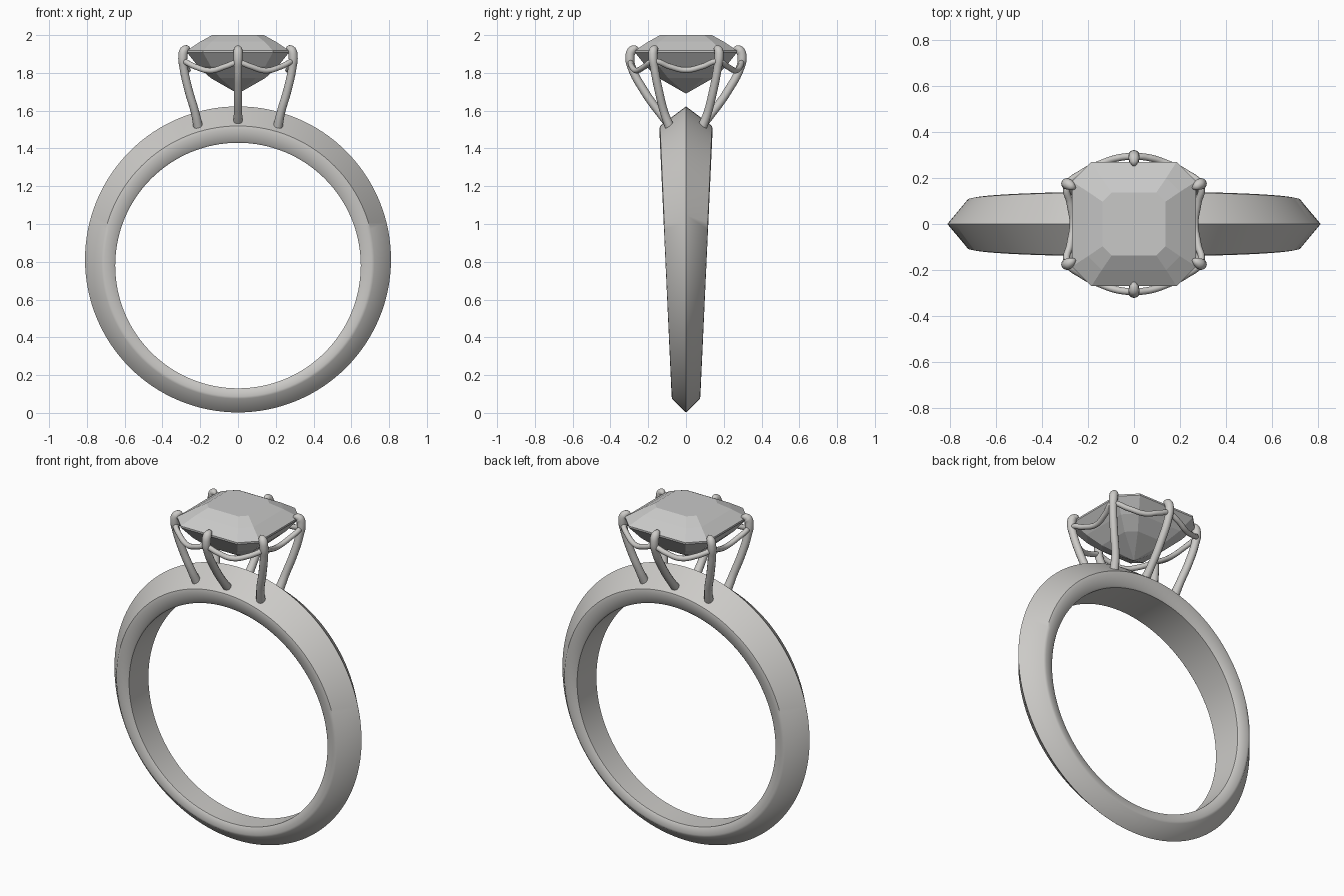
import bpy, bmesh, math
from mathutils import Vector

cube = bpy.data.objects.get("Cube")
if cube:
    bpy.data.objects.remove(cube)


def make_material(name, colour):
    mat = bpy.data.materials.new(name)
    mat.use_nodes = True
    mat.diffuse_color = colour
    mat.node_tree.nodes["Principled BSDF"].inputs["Base Color"].default_value = colour
    return mat


metal = make_material("warm grey metal", (0.6, 0.59, 0.57, 1))
stone = make_material("pale grey stone", (0.58, 0.58, 0.575, 1))


def finish(obj, mat, angle=None):
    obj.data.materials.append(mat)
    if angle is not None:
        bpy.ops.object.select_all(action='DESELECT')
        obj.select_set(True)
        bpy.context.view_layer.objects.active = obj
        bpy.ops.object.shade_smooth_by_angle(angle=math.radians(angle))


def loft(name, rings, loop=False):
    """Skin a list of closed vertex rings; a one-point ring makes a tip."""
    bm = bmesh.new()
    rows = [[bm.verts.new(p) for p in ring] for ring in rings]
    pairs = list(zip(rows, rows[1:] + rows[:1])) if loop else list(zip(rows, rows[1:]))
    for a, b in pairs:
        n = len(a)
        for i in range(n):
            j = (i + 1) % n
            if len(b) == 1:
                bm.faces.new((a[i], a[j], b[0]))
            else:
                bm.faces.new((a[i], a[j], b[j], b[i]))
    if not loop:
        bm.faces.new(rows[0])
    bmesh.ops.recalc_face_normals(bm, faces=bm.faces)
    mesh = bpy.data.meshes.new(name)
    bm.to_mesh(mesh)
    bm.free()
    obj = bpy.data.objects.new(name, mesh)
    bpy.context.collection.objects.link(obj)
    return obj


def wire(name, points, radius, radii=None, cyclic=False):
    """Round wire through the points, turned into a mesh."""
    curve = bpy.data.curves.new(name, 'CURVE')
    curve.dimensions = '3D'
    curve.bevel_depth = radius
    curve.bevel_resolution = 4
    curve.resolution_u = 8
    curve.use_fill_caps = True
    spline = curve.splines.new('BEZIER')
    spline.bezier_points.add(len(points) - 1)
    spline.use_cyclic_u = cyclic
    for i, (bp, p) in enumerate(zip(spline.bezier_points, points)):
        bp.co = p
        bp.handle_left_type = bp.handle_right_type = 'AUTO'
        bp.radius = radii[i] if radii else 1
    obj = bpy.data.objects.new(name, curve)
    bpy.context.collection.objects.link(obj)
    bpy.ops.object.select_all(action='DESELECT')
    obj.select_set(True)
    bpy.context.view_layer.objects.active = obj
    bpy.ops.object.convert(target='MESH')
    finish(bpy.context.view_layer.objects.active, metal, 50)


# Band: knife-edge section, wider and thicker towards the top
# (radius, centre height, share of the half width)
half_section = [(0.65, 0.78, 0.84), (0.657, 0.782, 0.9), (0.706, 0.793, 1.0),
                (0.722, 0.797, 0.97), (0.805, 0.811, 0.06)]
section = half_section + [(0.81, 0.8125, 0)] + [(r, c, -w) for r, c, w in reversed(half_section)]
SEGMENTS = 128
rings = []
for i in range(SEGMENTS):
    a = 2 * math.pi * i / SEGMENTS
    ring = []
    for r, c, w in section:
        z = c + r * math.sin(a)
        ring.append((r * math.cos(a), w * (0.072 + 0.046 * z), z))
    rings.append(ring)
finish(loft("band", rings, loop=True), metal, 40)


# Gem: step-cut octagon layers from the table down to the point
def octagon(half, cut, z):
    k = half - cut
    corners = [(k, half), (half, k)]
    ring = []
    for q in range(4):
        c, s = (1, 0, -1, 0)[q], (0, -1, 0, 1)[q]
        ring += [(x * c - y * s, x * s + y * c, z) for x, y in corners]
    return ring


layers = [(0.137, 0.04, 2.0), (0.2, 0.06, 1.965), (0.27, 0.085, 1.918), (0.27, 0.085, 1.908),
          (0.212, 0.068, 1.835), (0.145, 0.05, 1.773)]
gem = loft("gem", [octagon(*layer) for layer in layers] + [[(0, 0, 1.69)]])
finish(gem, stone)

# Prongs: front and back, then the four corners
thickness = [1.15, 1, 1, 1, 1.1, 1.1, 0.85, 0.3]
centre_path = [(0, 0.08, 1.52), (0, 0.14, 1.59), (0, 0.225, 1.71), (0, 0.288, 1.83),
               (0, 0.297, 1.88), (0, 0.286, 1.918), (0, 0.268, 1.927), (0, 0.252, 1.924)]
corner_path = [(0.21, 0.085, 1.51), (0.227, 0.115, 1.59), (0.262, 0.145, 1.71), (0.288, 0.168, 1.83),
               (0.292, 0.175, 1.885), (0.284, 0.172, 1.919), (0.27, 0.163, 1.928), (0.255, 0.155, 1.924)]
for sy, end in ((-1, "front"), (1, "back")):
    wire(f"{end}_prong", [(x, sy * y, z) for x, y, z in centre_path], 0.022, thickness)
    for sx, side in ((1, "left"), (-1, "right")):
        wire(f"{end}_{side}_prong", [(sx * x, sy * y, z) for x, y, z in corner_path],
             0.022, thickness)

# Gallery rail: wavy wire that meets every prong and sags between them
quarter = [Vector(p) for p in ((0.265, 0, 1.815), (0.278, 0.09, 1.835), (0.29, 0.165, 1.862),
                               (0.225, 0.222, 1.832), (0.145, 0.262, 1.812), (0.065, 0.288, 1.835),
                               (0, 0.293, 1.855))]
half = quarter + [Vector((-p.x, p.y, p.z)) for p in reversed(quarter[:-1])]
rail = half + [Vector((p.x, -p.y, p.z)) for p in reversed(half[1:-1])]
wire("gallery_rail", rail, 0.015, cyclic=True)
